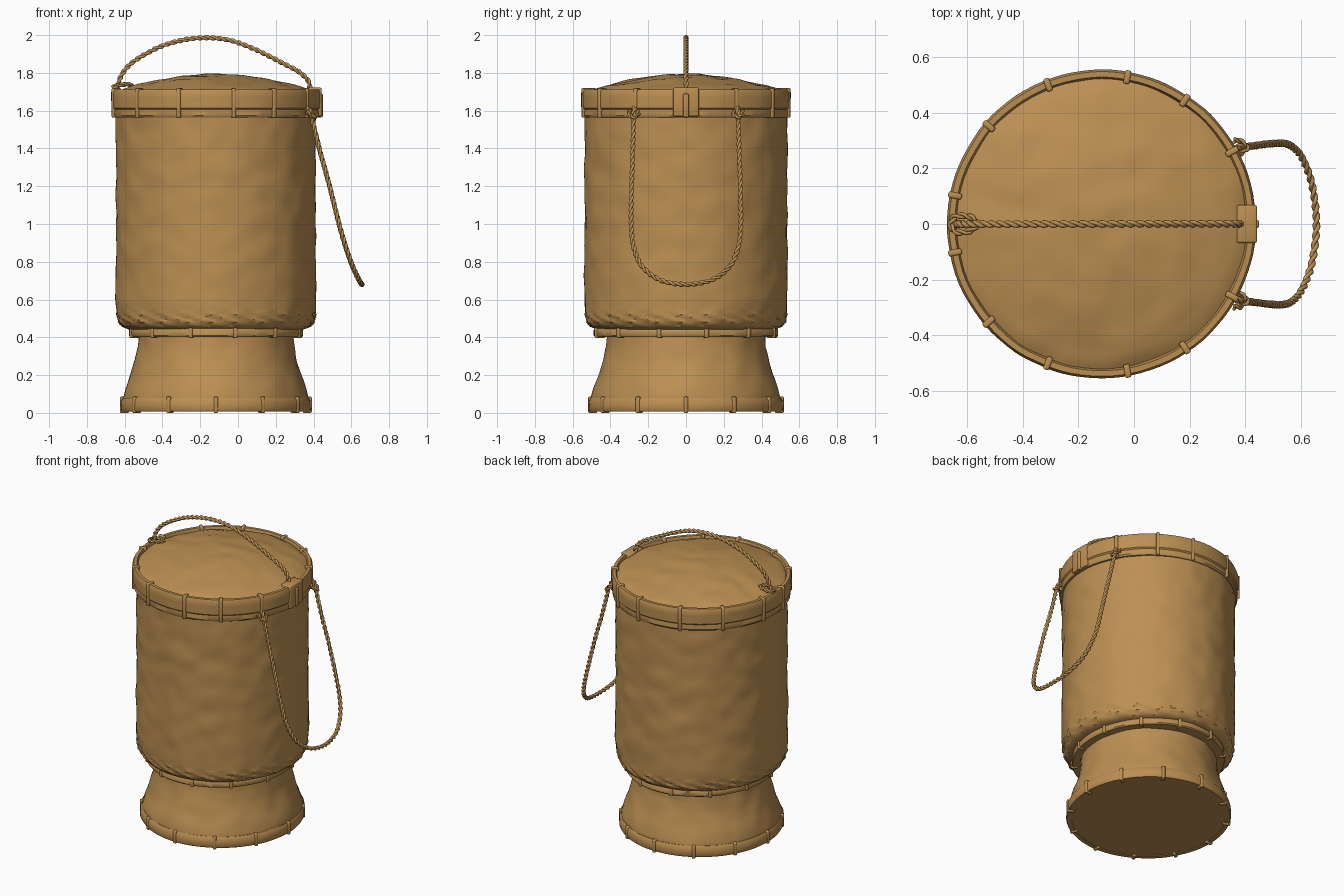
import bpy, bmesh, math
from mathutils import Vector, Matrix, noise

if "Cube" in bpy.data.objects:
    bpy.data.objects.remove(bpy.data.objects["Cube"])

CX = -0.117  # basket axis
mat = bpy.data.materials.new("tan wicker")
mat.diffuse_color = (0.50, 0.275, 0.085, 1)
mat.use_nodes = True
mat.node_tree.nodes["Principled BSDF"].inputs["Base Color"].default_value = mat.diffuse_color


def finish(name, bm, angle=40):
    bmesh.ops.remove_doubles(bm, verts=bm.verts, dist=1e-5)
    bmesh.ops.recalc_face_normals(bm, faces=bm.faces)
    me = bpy.data.meshes.new(name)
    bm.to_mesh(me)
    bm.free()
    for p in me.polygons:
        p.use_smooth = True
    me.set_sharp_from_angle(angle=math.radians(angle))
    me.materials.append(mat)
    ob = bpy.data.objects.new(name, me)
    bpy.context.collection.objects.link(ob)
    return ob


def lathe(name, profile, sx=1.0, rough=0.003, step=0.035, closed=False, seg=96, weave=None):
    """Spin an (r, z) profile around the basket axis with a hand-worked surface."""
    pts = []
    ends = profile[1:] + (profile[:1] if closed else [])
    for a, b in zip(profile, ends):
        n = max(1, math.ceil(math.dist(a, b) / step))
        pts += [(a[0] + (b[0] - a[0]) * i / n, a[1] + (b[1] - a[1]) * i / n) for i in range(n)]
    pts.append(profile[0] if closed else profile[-1])
    bm = bmesh.new()
    rows = []
    for r, z in pts:
        row = []
        for i in range(seg):
            t = math.tau * i / seg
            d = Vector((math.cos(t), math.sin(t), 0))
            k = noise.noise(Vector((d.x * r * 9, d.y * r * 9, z * 9))) * rough
            if weave and weave[0] < z < weave[1]:
                k += 0.006 * math.sin(24 * t + z * 150)
            if r < 1e-4:
                row.append(bm.verts.new((CX, 0, z)))
            else:
                # rough the wall outward and shallow faces upward
                flat = 1 if name == "lid_dome" else 0
                rr = r + k * (1 - flat)
                row.append(bm.verts.new((CX + d.x * rr * sx, d.y * rr, z + k * flat)))
        rows.append(row)
    for a, b in zip(rows, rows[1:]):
        for i in range(seg):
            j = (i + 1) % seg
            bm.faces.new((a[i], a[j], b[j], b[i]))
    return finish(name, bm)


def bindings(name, angles, r0, r1, z0, z1, sx=1.0, width=0.022):
    """Small bevelled wraps tied around a hoop."""
    bm = bmesh.new()
    for a in angles:
        t = math.radians(a)
        r = (r0 + r1) / 2
        m = (Matrix.Translation((CX + r * math.cos(t) * sx, r * math.sin(t), (z0 + z1) / 2))
             @ Matrix.Rotation(t, 4, 'Z') @ Matrix.Diagonal((r1 - r0, width, z1 - z0, 1)))
        bmesh.ops.create_cube(bm, size=1, matrix=m)
    bmesh.ops.bevel(bm, geom=bm.edges[:], offset=0.006, segments=2, affect='EDGES', profile=0.5)
    return finish(name, bm, 50)


def spline(ctrl, per=14):
    """Catmull-Rom points through the control points."""
    c = [Vector(p) for p in ctrl]
    c = [2 * c[0] - c[1]] + c + [2 * c[-1] - c[-2]]
    out = []
    for i in range(1, len(c) - 2):
        p0, p1, p2, p3 = c[i - 1:i + 3]
        for k in range(per):
            t = k / per
            out.append(0.5 * (2 * p1 + (p2 - p0) * t + (2 * p0 - 5 * p1 + 4 * p2 - p3) * t * t
                              + (3 * p1 - p0 - 3 * p2 + p3) * t ** 3))
    return out + [c[-2]]


def cord(name, ctrl, strand=0.0085, offset=0.006, pitch=0.07, sides=8):
    """Two strands twisted along a path."""
    path = spline(ctrl)
    bm = bmesh.new()
    for phase in (0, math.pi):
        length, line = 0, []
        up = Vector((0.3, 0.9, 0.1))
        for i, p in enumerate(path):
            tan = (path[min(i + 1, len(path) - 1)] - path[max(i - 1, 0)]).normalized()
            up = (up - tan * up.dot(tan)).normalized()
            side = tan.cross(up)
            if i:
                length += (p - path[i - 1]).length
            w = math.tau * length / pitch + phase
            line.append((p + offset * (up * math.cos(w) + side * math.sin(w)), up.copy(), side))
        prev = None
        for p, u, s in line:
            ring = [bm.verts.new(p + strand * (u * math.cos(math.tau * k / sides)
                    + s * math.sin(math.tau * k / sides))) for k in range(sides)]
            if prev:
                for k in range(sides):
                    j = (k + 1) % sides
                    bm.faces.new((prev[k], prev[j], ring[j], ring[k]))
            else:
                bm.faces.new(ring)
            prev = ring
        bm.faces.new(prev)
    return finish(name, bm, 60)


# Foot: flared, closed underneath
lathe("foot", [(0, 0.012), (0.50, 0.012), (0.50, 0.08), (0.487, 0.13), (0.458, 0.21), (0.438, 0.28),
               (0.424, 0.35), (0.418, 0.43)], sx=0.98, rough=0.008)
lathe("foot_hoop", [(0.48, 0.008), (0.508, 0.008), (0.514, 0.018), (0.512, 0.065), (0.502, 0.08),
                    (0.48, 0.08)], sx=0.98, closed=True)

# Neck hoop between foot and body
lathe("neck_hoop", [(0.40, 0.403), (0.482, 0.403), (0.488, 0.41), (0.488, 0.438), (0.48, 0.448),
                    (0.40, 0.448)], sx=0.945, closed=True)

# Body with a woven band near its rounded base
lathe("body", [(0.40, 0.44), (0.47, 0.442), (0.505, 0.455), (0.525, 0.48), (0.534, 0.52), (0.538, 0.60),
               (0.536, 1.0), (0.537, 1.60)], sx=0.985, rough=0.007, step=0.02, weave=(0.465, 0.535), seg=128)

# Lid: stepped rim band and shallow dome
lathe("lid_rim", [(0.515, 1.565), (0.542, 1.565), (0.549, 1.575), (0.546, 1.606), (0.554, 1.614),
                  (0.555, 1.695), (0.547, 1.713), (0.527, 1.713), (0.518, 1.69)], closed=True)
lathe("lid_dome", [(0.53, 1.69), (0.49, 1.712), (0.42, 1.735), (0.30, 1.763), (0.18, 1.783),
                   (0.08, 1.792), (0, 1.795)], rough=0.009)

# Wraps around the hoops
half = [29, 56, 80, 111, 139, 169]
bindings("lid_bindings", half + [-a for a in half], 0.512, 0.561, 1.563, 1.719)
bindings("neck_bindings", [i * 30 + 13 for i in range(12)], 0.45, 0.495, 0.397, 0.454, sx=0.945)
bindings("foot_bindings", [i * 30 for i in range(12)], 0.47, 0.518, 0.0, 0.086, sx=0.98)
bindings("rim_clasp", [0], 0.487, 0.559, 1.57, 1.722, width=0.135)
bindings("clasp_strip", [0], 0.50, 0.566, 1.565, 1.69, width=0.03)

# Handle cord over the lid, tied with a knot on the left
cord("handle_cord", [(-0.635, 0, 1.72), (-0.62, 0, 1.78), (-0.56, 0, 1.855), (-0.42, 0, 1.935),
                     (-0.29, 0, 1.974), (-0.17, 0, 1.986), (-0.04, 0, 1.972), (0.10, 0, 1.92), (0.22, 0, 1.86),
                     (0.33, 0, 1.80), (0.375, 0, 1.75), (0.38, 0, 1.69)])
cord("handle_knot", [(-0.56, 0, 1.735), (-0.59, 0.025, 1.74), (-0.64, 0.028, 1.732), (-0.66, 0, 1.725),
                     (-0.64, -0.028, 1.732), (-0.59, -0.025, 1.74), (-0.56, 0, 1.735)], strand=0.007)

# Hanging side loop, mirrored about y = 0
arm = [(0.365, 0.27, 1.62), (0.385, 0.277, 1.58), (0.43, 0.281, 1.40), (0.485, 0.288, 1.20), (0.535, 0.29, 1.0),
       (0.57, 0.277, 0.88), (0.605, 0.235, 0.78), (0.64, 0.14, 0.705)]
cord("side_loop", arm + [(0.656, 0, 0.68)] + [(x, -y, z) for x, y, z in reversed(arm)])
for s, side in ((1, "back"), (-1, "front")):
    cord("loop_knot_" + side, [(0.36, s * 0.30, 1.60), (0.385, s * 0.295, 1.575), (0.405, s * 0.275, 1.565),
                               (0.385, s * 0.255, 1.58), (0.36, s * 0.255, 1.60)], strand=0.007)
